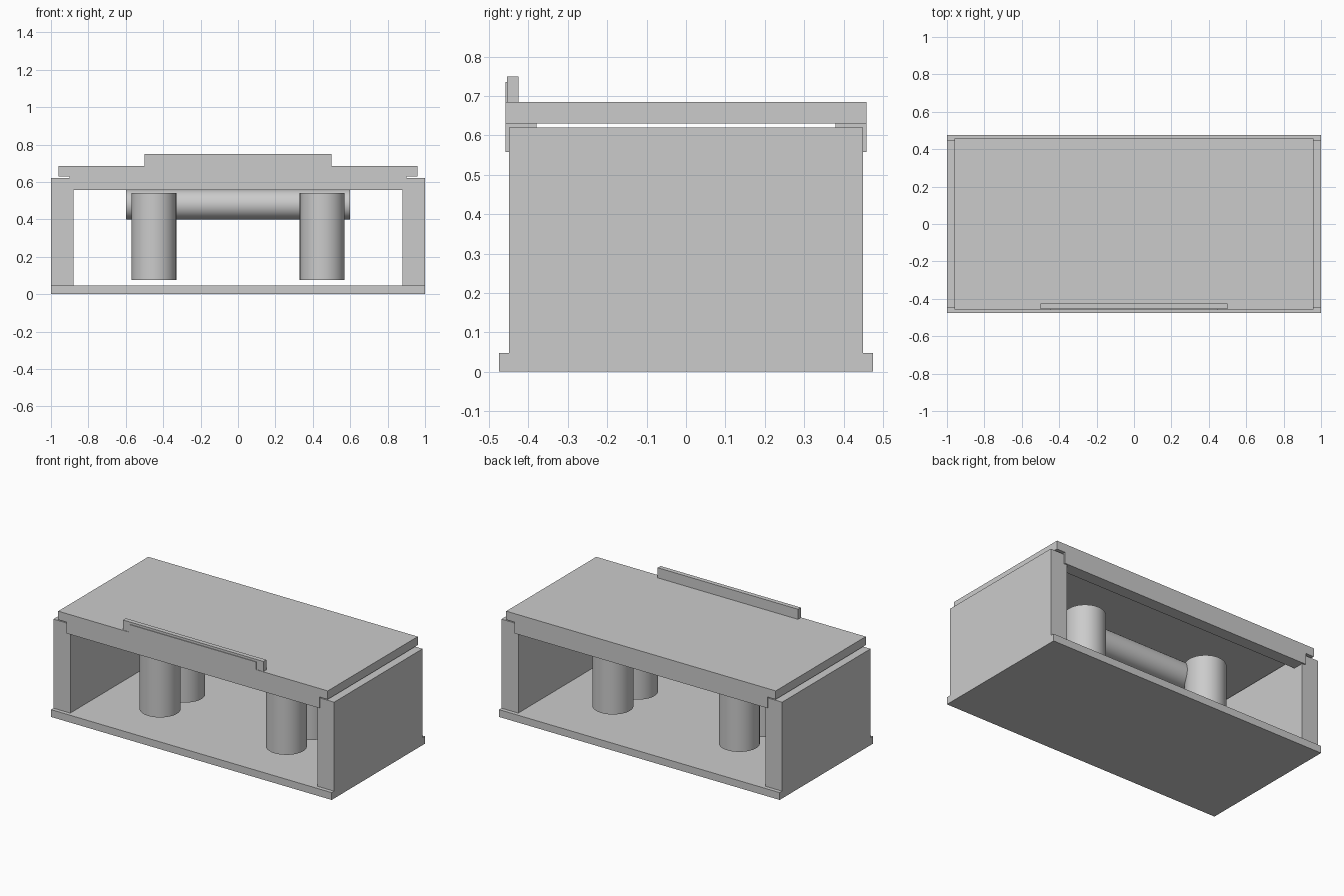
import bpy
import math

if "Cube" in bpy.data.objects:
    bpy.data.objects.remove(bpy.data.objects["Cube"])


def finish(obj, name):
    obj.name = name
    bpy.ops.object.shade_smooth_by_angle(angle=math.radians(40))
    return obj


def box(name, x, y, z):
    """Box from (min, max) ranges on each axis."""
    bpy.ops.mesh.primitive_cube_add(
        size=1, location=[(a + b) / 2 for a, b in (x, y, z)])
    obj = bpy.context.object
    obj.scale = [b - a for a, b in (x, y, z)]
    bpy.ops.object.transform_apply(location=False, rotation=False, scale=True)
    return finish(obj, name)


def cylinder(name, radius, length, center, rotation=(0, 0, 0)):
    bpy.ops.mesh.primitive_cylinder_add(
        vertices=32, radius=radius, depth=length, location=center, rotation=rotation)
    return finish(bpy.context.object, name)


# Base and lid
box("base_plate", (-1, 1), (-0.475, 0.475), (0, 0.047))
box("lid", (-0.96, 0.96), (-0.458, 0.458), (0.63, 0.685))

# Side panels
box("left_panel", (-1, -0.88), (-0.45, 0.45), (0.047, 0.62))
box("right_panel", (0.88, 1), (-0.45, 0.45), (0.047, 0.62))

# Rails hanging under the lid
box("front_rail", (-0.9, 0.9), (-0.458, -0.38), (0.558, 0.63))
box("back_rail", (-0.9, 0.9), (0.38, 0.458), (0.558, 0.63))

# Raised strip on the lid with a thin face plate
box("top_strip", (-0.5, 0.5), (-0.455, -0.426), (0.685, 0.75))
box("strip_face_plate", (-0.45, 0.45), (-0.459, -0.455), (0.685, 0.735))

# Upright cylinders: two in front, two behind
for side, x in (("left", -0.45), ("right", 0.45)):
    for place, y in (("front", -0.15), ("back", 0.1)):
        cylinder(f"{place}_{side}_cylinder", 0.12, 0.465, (x, y, 0.3075))

# Horizontal pipe joining them
cylinder("cross_pipe", 0.08, 1.2, (0, 0, 0.48), (0, math.pi / 2, 0))
